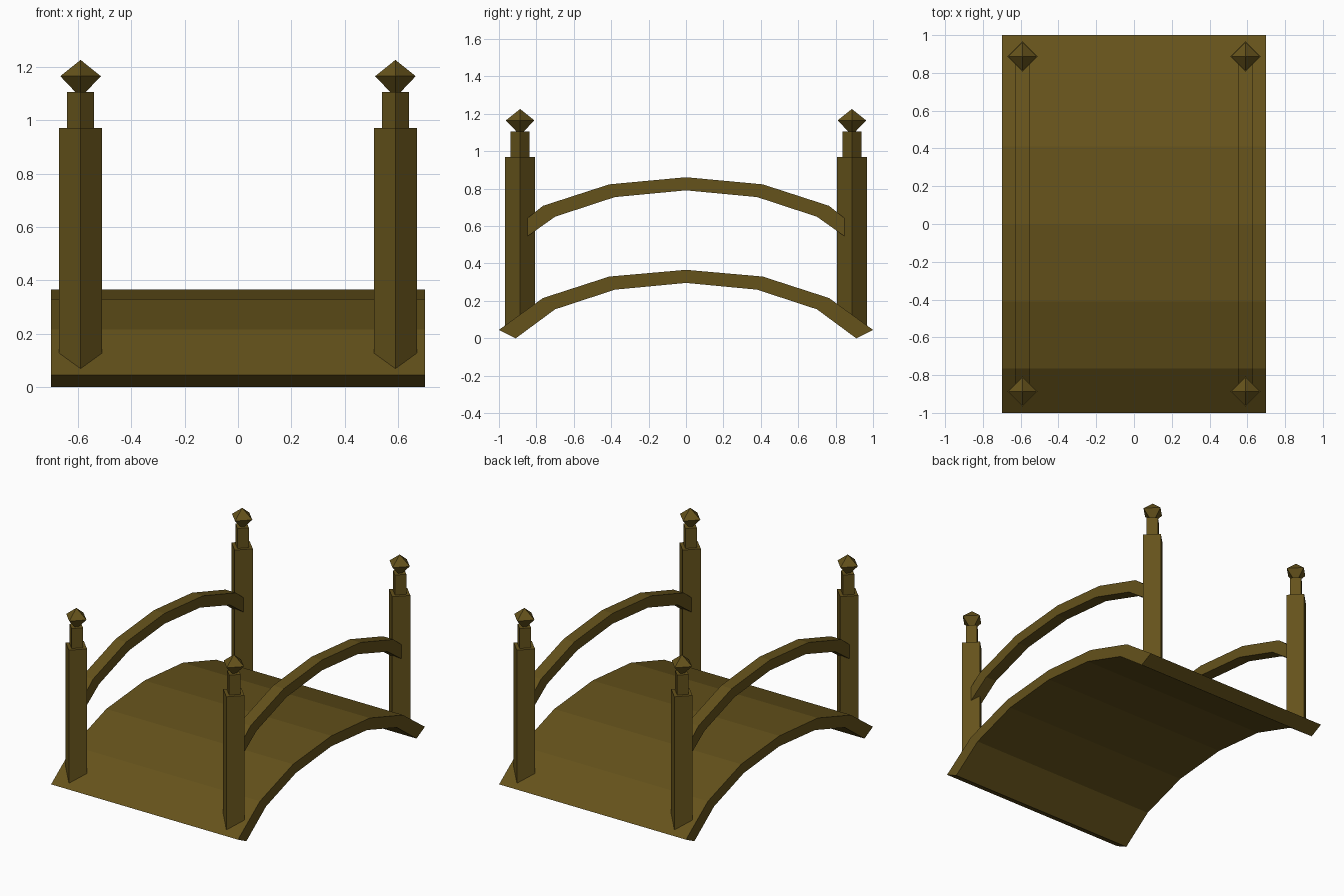
import bpy, bmesh, math

if "Cube" in bpy.data.objects:
    bpy.data.objects.remove(bpy.data.objects["Cube"])

wood = bpy.data.materials.new("wood")
wood.diffuse_color = (0.13, 0.085, 0.011, 1)
wood.use_nodes = True
wood.node_tree.nodes["Principled BSDF"].inputs["Base Color"].default_value = wood.diffuse_color

PX, PY = 0.59, 0.887      # post position


def finish(name, bm):
    bmesh.ops.recalc_face_normals(bm, faces=bm.faces)
    me = bpy.data.meshes.new(name)
    bm.to_mesh(me)
    bm.free()
    me.materials.append(wood)
    ob = bpy.data.objects.new(name, me)
    bpy.context.collection.objects.link(ob)
    return ob


def arch(name, top, bottom, x0, x1):
    """Extrude a half arch profile, mirrored in y, from x0 to x1."""
    def full(half):
        return half + [(-y, z) for y, z in reversed(half[:-1])]
    bm = bmesh.new()
    rings = []
    for (ty, tz), (by, bz) in zip(full(top), full(bottom)):
        rings.append([bm.verts.new(p) for p in
                      ((x0, ty, tz), (x1, ty, tz), (x1, by, bz), (x0, by, bz))])
    for a, b in zip(rings, rings[1:]):
        for i in range(4):
            j = (i + 1) % 4
            bm.faces.new((a[i], a[j], b[j], b[i]))
    bm.faces.new(rings[0])
    bm.faces.new(rings[-1])
    return finish(name, bm)


def diamond(bm, x, y, rings):
    """Four-sided lathe, corners on the x and y axes; rings are (radius, z)."""
    for (r1, z1), (r2, z2) in zip(rings, rings[1:]):
        g = bmesh.ops.create_cone(bm, cap_ends=True, segments=4, radius1=r1,
                                  radius2=r2, depth=z2 - z1)
        for v in g["verts"]:
            v.co.x += x
            v.co.y += y
            v.co.z += (z1 + z2) / 2


# curved deck
deck_top = [(-1, 0.045), (-0.765, 0.215), (-0.41, 0.33), (0, 0.366)]
deck_bottom = [(-0.91, 0), (-0.70, 0.155), (-0.38, 0.26), (0, 0.296)]
arch("deck", deck_top, deck_bottom, -0.7, 0.7)

# handrails repeat the deck curve, ending inside the posts
rail_top = [(-0.865, 0.628), (-0.765, 0.708), (-0.41, 0.823), (0, 0.861)]
rail_bottom = [(-0.855, 0.54), (-0.70, 0.65), (-0.38, 0.755), (0, 0.791)]
for side, s in (("left", -1), ("right", 1)):
    arch(side + "_handrail", rail_top, rail_bottom, s * PX - 0.04, s * PX + 0.04)

# corner posts with neck and pointed finial
for side, sx in (("left", -1), ("right", 1)):
    for end, sy in (("front", -1), ("back", 1)):
        x, y = sx * PX, sy * PY
        bm = bmesh.new()
        diamond(bm, x, y, [(0.08, 0), (0.08, 0.97)])
        for v in bm.verts:      # foot follows the deck slope
            if v.co.z < 0.5:
                v.co.z = 0.035 + 0.723 * (1 - abs(v.co.y))
        finish(f"{end}_{side}_post", bm)

        bm = bmesh.new()
        diamond(bm, x, y, [(0.05, 0.965), (0.05, 1.105)])
        finish(f"{end}_{side}_post_neck", bm)

        bm = bmesh.new()
        diamond(bm, x, y, [(0, 1.085), (0.076, 1.165), (0, 1.226)])
        bmesh.ops.remove_doubles(bm, verts=bm.verts, dist=1e-4)
        inner = [f for f in bm.faces if len(f.verts) == 4]
        bmesh.ops.delete(bm, geom=inner, context='FACES_ONLY')
        finish(f"{end}_{side}_finial", bm)
